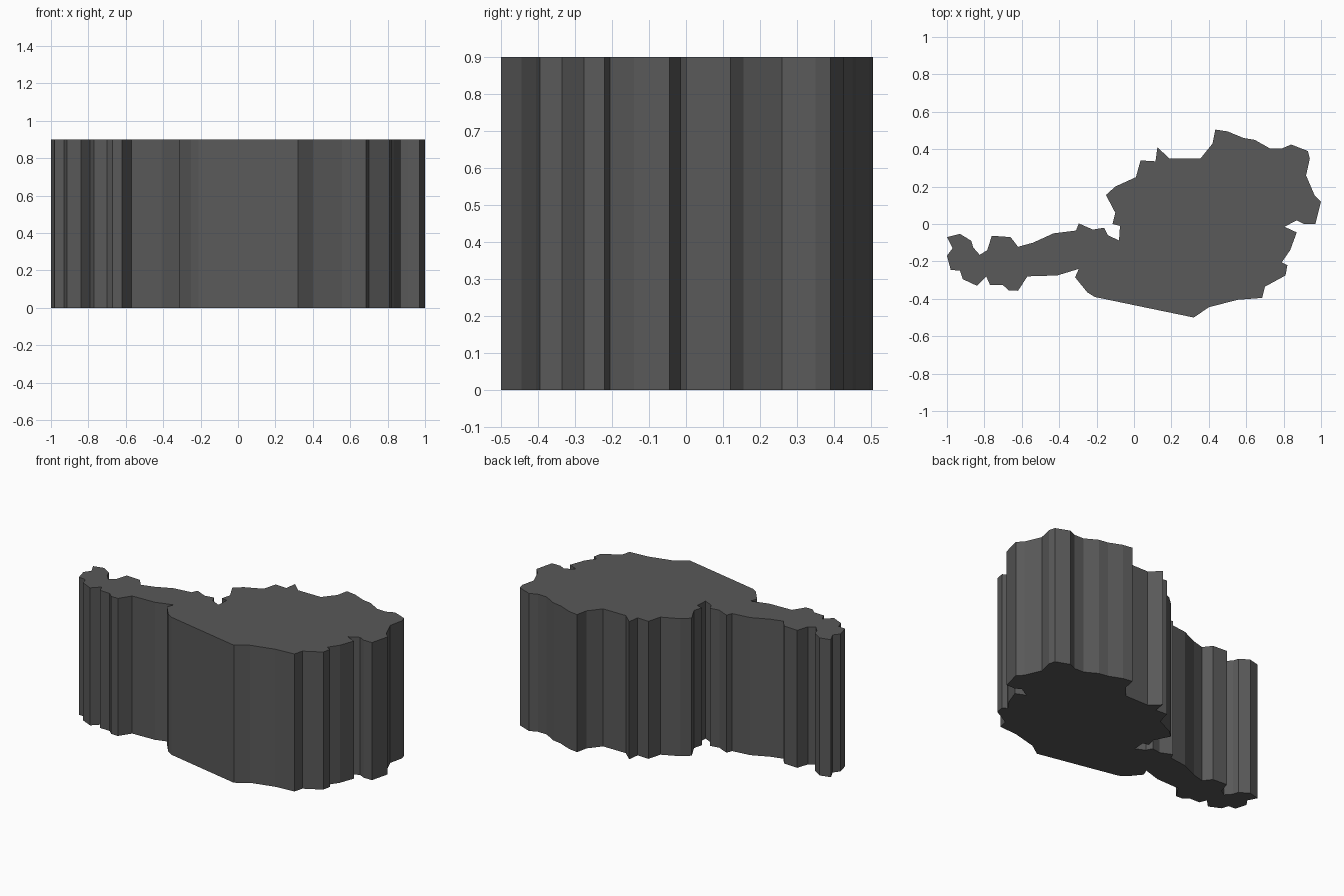
import bpy
import bmesh

HEIGHT = 0.9

# Outline of the slab seen from above, clockwise from the western tip
OUTLINE = [
    (-1, -.17), (-.97, -.13), (-1, -.07), (-.93, -.053), (-.87, -.09), (-.86, -.125), (-.825, -.165),
    (-.785, -.14), (-.76, -.063), (-.66, -.07), (-.62, -.122), (-.54, -.10),
    (-.43, -.05), (-.31, -.035), (-.295, .003), (-.22, -.03), (-.16, -.02),
    (-.14, -.06), (-.08, -.088), (-.075, -.01), (-.115, 0), (-.10, .06),
    (-.15, .155), (-.10, .2), (.01, .25), (.035, .34), (.115, .335), (.125, .41),
    (.19, .35), (.355, .35), (.42, .43), (.435, .505), (.50, .495),
    (.585, .46), (.645, .45), (.725, .405), (.79, .403), (.84, .425), (.93, .39),
    (.94, .35), (.92, .26), (.965, .155), (1, .12), (.97, 0), (.91, 0),
    (.87, .02), (.805, -.015), (.87, -.045), (.835, -.14), (.79, -.205),
    (.82, -.22), (.81, -.275), (.70, -.335), (.685, -.395), (.555, -.405),
    (.40, -.445), (.32, -.5), (.03, -.44), (-.21, -.39), (-.25, -.365),
    (-.315, -.285), (-.295, -.24), (-.41, -.275), (-.57, -.28), (-.62, -.357),
    (-.67, -.355), (-.70, -.327), (-.77, -.325), (-.79, -.28), (-.84, -.33),
    (-.915, -.295), (-.93, -.25), (-.98, -.245),
]

# Region slab: base face extruded straight up
bm = bmesh.new()
base = bm.faces.new([bm.verts.new((x, y, 0)) for x, y in OUTLINE])
top = bmesh.ops.extrude_face_region(bm, geom=[base], use_keep_orig=True)
bmesh.ops.translate(bm, vec=(0, 0, HEIGHT),
                    verts=[v for v in top["geom"] if isinstance(v, bmesh.types.BMVert)])
bmesh.ops.recalc_face_normals(bm, faces=bm.faces)

mesh = bpy.data.meshes.new("region_slab")
bm.to_mesh(mesh)
bm.free()
slab = bpy.data.objects.new("region_slab", mesh)
bpy.context.collection.objects.link(slab)

# Dark grey finish
dark = bpy.data.materials.new("dark_grey")
dark.diffuse_color = (0.1, 0.1, 0.1, 1)
mesh.materials.append(dark)
